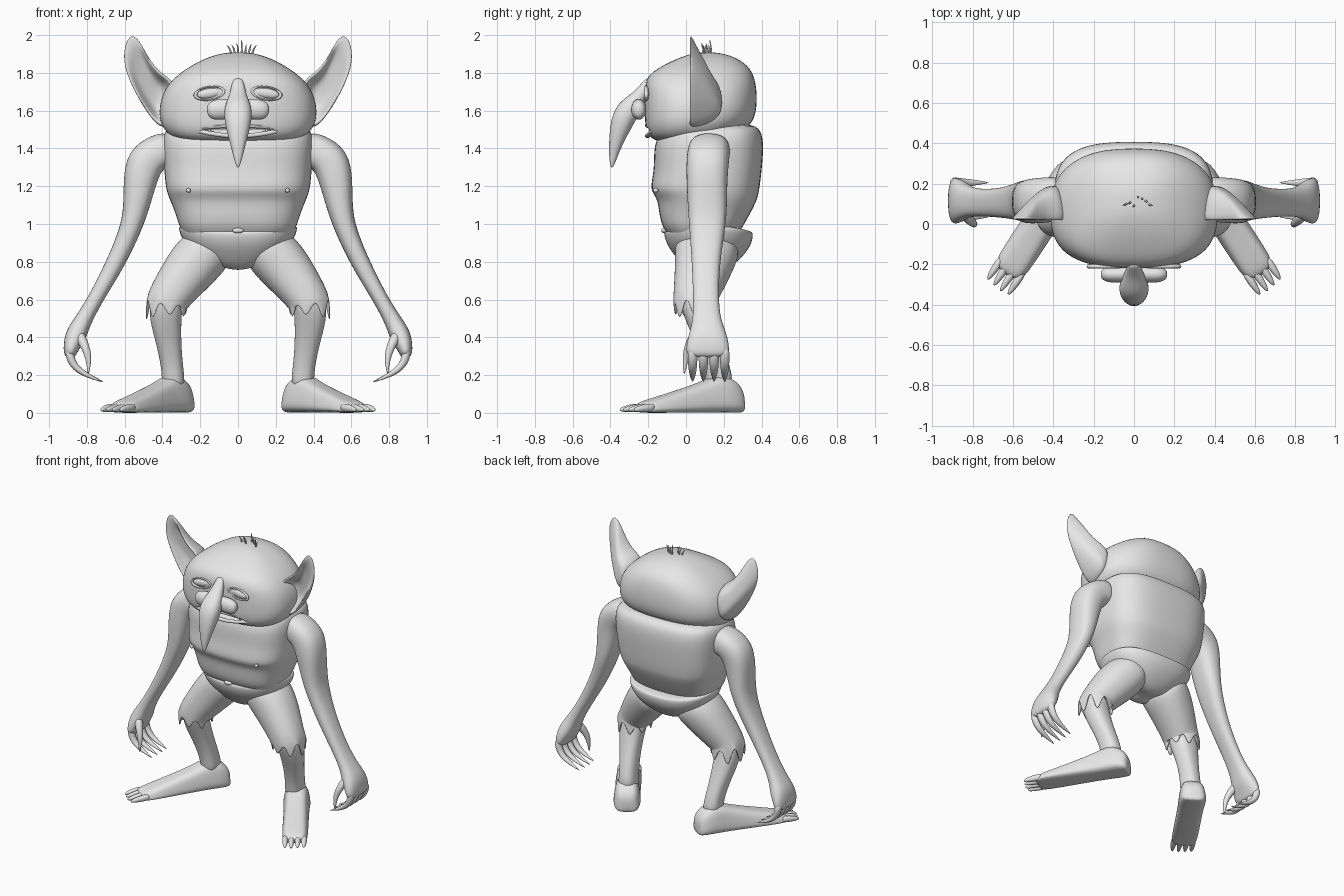
import bpy, math, random
from mathutils import Vector

random.seed(4)
skin = bpy.data.materials.new("grey skin")
skin.diffuse_color = (0.8, 0.8, 0.8, 1)


def finish(ob, mirror=False, sub=2):
    ob.data.materials.append(skin)
    for p in ob.data.polygons:
        p.use_smooth = True
    if mirror:
        ob.modifiers.new("mirror", 'MIRROR')
    if sub:
        ob.modifiers.new("smooth", 'SUBSURF').levels = sub
        ob.modifiers["smooth"].render_levels = sub
    return ob


def skin_rings(name, rings, mirror=False, sub=2):
    """Join equal-length rings of points into a capped surface."""
    n = len(rings[0])
    verts = [v for r in rings for v in r]
    faces = [(i * n + j, i * n + (j + 1) % n, (i + 1) * n + (j + 1) % n, (i + 1) * n + j)
             for i in range(len(rings) - 1) for j in range(n)]
    faces += [tuple(reversed(range(n))), tuple(range(len(verts) - n, len(verts)))]
    me = bpy.data.meshes.new(name)
    me.from_pydata(verts, [], faces)
    ob = bpy.data.objects.new(name, me)
    bpy.context.collection.objects.link(ob)
    bpy.context.view_layer.objects.active = ob
    bpy.ops.object.mode_set(mode='EDIT')
    bpy.ops.mesh.select_all(action='SELECT')
    bpy.ops.mesh.normals_make_consistent(inside=False)
    bpy.ops.object.mode_set(mode='OBJECT')
    return finish(ob, mirror, sub)


def oval(n, p):
    out = []
    for j in range(n):
        t = 2 * math.pi * (j + 0.5) / n
        c, s = math.cos(t), math.sin(t)
        out.append((math.copysign(abs(c) ** (2 / p), c), math.copysign(abs(s) ** (2 / p), s)))
    return out


def body(name, rows, p=2.8, n=20, dip=0.0, taper=0.0):
    """Stack of level rings: z, half width, front y, back y."""
    rings = []
    for z, w, y0, y1 in rows:
        rings.append([(w * c * (1 - taper * max(0, s) ** 2), (y0 + y1) / 2 + (y1 - y0) / 2 * s,
                       z + dip * (c * c - 0.6)) for c, s in oval(n, p)])
    return skin_rings(name, rings)


def tube_rings(path, n, p=2.0, ref=(0, 1, 0)):
    """Rings across a path of (point, radius across, radius along ref)."""
    pts = [Vector(q[0]) for q in path]
    rings = []
    for i, (_, a, b) in enumerate(path):
        d = (pts[min(i + 1, len(pts) - 1)] - pts[max(i - 1, 0)]).normalized()
        u = Vector(ref).cross(d).normalized()
        v = d.cross(u)
        rings.append([pts[i] + u * a * c + v * b * s for c, s in oval(n, p)])
    return rings


def tube(name, path, n=12, p=2.0, ref=(0, 1, 0), mirror=True, sub=2):
    return skin_rings(name, tube_rings(path, n, p, ref), mirror, sub)


def ball(name, loc, size, rot=(0, 0, 0), mirror=False):
    bpy.ops.mesh.primitive_uv_sphere_add(segments=20, ring_count=12, location=loc, rotation=rot)
    return place(name, size, mirror)


def place(name, size, mirror):
    ob = bpy.context.object
    ob.name, ob.scale = name, size
    bpy.ops.object.transform_apply(location=True, rotation=True, scale=True)
    return finish(ob, mirror, 0)


# Trunk
body("torso", [(0.91, 0.26, -0.07, 0.25), (0.95, 0.29, -0.10, 0.28), (0.99, 0.315, -0.13, 0.305),
               (1.06, 0.335, -0.145, 0.345), (1.13, 0.365, -0.152, 0.38), (1.17, 0.38, -0.185, 0.388),
               (1.21, 0.388, -0.188, 0.395), (1.30, 0.395, -0.17, 0.405), (1.42, 0.405, -0.175, 0.415),
               (1.50, 0.395, -0.13, 0.40), (1.535, 0.33, -0.06, 0.35)], 3)
body("hips", [(0.765, 0.09, 0.04, 0.18), (0.79, 0.17, -0.01, 0.24), (0.84, 0.245, -0.055, 0.30),
              (0.90, 0.295, -0.10, 0.345), (0.95, 0.315, -0.118, 0.358), (0.975, 0.318, -0.118, 0.355),
              (0.982, 0.30, -0.10, 0.33)], 2.5, dip=0.03)
ball("nipple", (0.262, -0.16, 1.178), (0.012, 0.014, 0.012), mirror=True)
ball("navel", (0, -0.115, 0.965), (0.03, 0.016, 0.014))

# Head with a cut mouth
head = body("head", [(1.43, 0.25, -0.12, 0.17), (1.45, 0.345, -0.19, 0.24), (1.50, 0.40, -0.215, 0.32),
                     (1.56, 0.425, -0.222, 0.37), (1.65, 0.42, -0.222, 0.38), (1.73, 0.385, -0.222, 0.375),
                     (1.79, 0.325, -0.205, 0.36), (1.84, 0.25, -0.125, 0.33), (1.885, 0.16, -0.03, 0.26),
                     (1.91, 0.06, 0.06, 0.17)], 2.8, taper=0.12)
cutter = ball("mouth_cutter", (0, -0.21, 1.495), (0.205, 0.06, 0.026))
cutter.hide_render = True
cutter.hide_viewport = True
cut = head.modifiers.new("mouth", 'BOOLEAN')
cut.object, cut.solver = cutter, 'EXACT'
for nm, z0, bend in (("lower_lip", 1.465, 0.025), ("upper_lip", 1.522, -0.012)):
    tube(nm, [((x, -0.205 + 0.6 * x * x, z0 + bend * (x / 0.2) ** 2), 0.013, 0.014)
              for x in (-0.22, -0.15, -0.07, 0, 0.07, 0.15, 0.22)], 8, mirror=False)
tube("tooth", [((0.15, -0.185, 1.47), 0.014, 0.01), ((0.15, -0.19, 1.488), 0.011, 0.009),
               ((0.15, -0.195, 1.51), 0.003, 0.003)], 6, sub=1)

# Eyes: half-closed lens inside a rim
ball("eye", (0.15, -0.203, 1.692), (0.072, 0.018, 0.026), (0, 0.15, 0), True)
bpy.ops.mesh.primitive_torus_add(major_segments=32, minor_segments=8, major_radius=1, minor_radius=0.13,
                                 location=(0.15, -0.21, 1.692), rotation=(math.pi / 2, 0.15, 0))
place("eyelid_rim", (0.076, 0.034, 0.08), True)

# Nose: hooked beak with side wings
tube("nose", [((0, -0.19, 1.77), 0.026, 0.02), ((0, -0.215, 1.73), 0.036, 0.026),
              ((0, -0.25, 1.67), 0.05, 0.04), ((0, -0.305, 1.61), 0.078, 0.065),
              ((0, -0.34, 1.54), 0.074, 0.064), ((0, -0.367, 1.45), 0.05, 0.042),
              ((0, -0.386, 1.36), 0.026, 0.024), ((0, -0.393, 1.295), 0.007, 0.007)], 12, 2.3, mirror=False)
tube("nose_wings", [((x, -0.25, z), r, 0.75 * r) for x, z, r in
                    ((-0.165, 1.6, 0.025), (-0.145, 1.602, 0.048), (-0.11, 1.605, 0.058), (-0.05, 1.61, 0.055),
                     (0.05, 1.61, 0.055), (0.11, 1.605, 0.058), (0.145, 1.602, 0.048), (0.165, 1.6, 0.025))],
     12, mirror=False)

# Ears: rim outline pushed back into a shell and a bowl
rim = [(0.568, 2.015), (0.605, 1.95), (0.61, 1.84), (0.55, 1.70), (0.475, 1.575), (0.40, 1.49),
       (0.34, 1.54), (0.32, 1.66), (0.34, 1.765), (0.41, 1.80), (0.475, 1.88), (0.52, 1.975)]
ear = []
for k, y in ((0.25, 0.10), (0.55, 0.09), (0.74, 0.04), (0.88, 0.0), (1.0, 0.015), (0.97, 0.07),
             (0.8, 0.15), (0.45, 0.20)):
    ring = []
    for x, z in rim:
        px, pz = 0.455 + (x - 0.455) * k, 1.71 + (z - 1.71) * k
        f = min(1, 0.3 + max(0, 2.0 - pz) * 2.2) * max(0.3, min(1, 0.25 + (0.62 - px) * 3.8))
        ring.append((px, 0.022 + (y - 0.01) * f, pz))
    ear.append(ring)
skin_rings("ear", ear, True)

# Hair tuft
for i in range(7):
    x = -0.035 + i * 0.018
    y = 0.11 + random.uniform(-0.02, 0.03)
    h = 0.045 + random.uniform(0, 0.045)
    tube("hair", [((x, y, 1.885), 0.008, 0.008), ((x * 1.1, y - 0.005, 1.90 + h * 0.5), 0.007, 0.007),
                  ((x * 1.5 - 0.01, y - 0.01, 1.90 + h), 0.001, 0.001)], 5, mirror=False, sub=1)

# Arm and hand
tube("arm", [((0.33, 0.13, 1.40), 0.095, 0.11), ((0.42, 0.12, 1.385), 0.10, 0.115),
             ((0.495, 0.115, 1.335), 0.108, 0.115), ((0.522, 0.11, 1.22), 0.09, 0.11),
             ((0.543, 0.115, 1.05), 0.064, 0.105), ((0.59, 0.11, 0.92), 0.055, 0.09),
             ((0.655, 0.105, 0.78), 0.05, 0.075), ((0.75, 0.105, 0.61), 0.04, 0.068),
             ((0.82, 0.11, 0.49), 0.045, 0.075), ((0.86, 0.115, 0.41), 0.06, 0.105),
             ((0.885, 0.115, 0.345), 0.042, 0.118), ((0.893, 0.115, 0.29), 0.03, 0.112)], 14, 2.5)
for y, k in ((0.035, 0.9), (0.092, 1.0), (0.149, 1.0), (0.205, 0.9)):
    tube("finger", [((0.895, y, 0.35), 0.026, 0.03), ((0.888, y, 0.28), 0.025, 0.028),
                    ((0.85, y, 0.228), 0.02, 0.024), ((0.79, y, 0.195), 0.013, 0.016),
                    ((0.79 - 0.08 * k, y, 0.163), 0.002, 0.002)], 8)
tube("thumb", [((0.85, 0.06, 0.43), 0.035, 0.035), ((0.812, 0.015, 0.36), 0.026, 0.026),
               ((0.788, -0.003, 0.29), 0.019, 0.019), ((0.793, -0.01, 0.20), 0.003, 0.003)], 8)

# Trouser leg with a ragged hem that folds back inside
path = [((0.10, 0.12, 0.91), 0.12, 0.18), ((0.20, 0.105, 0.83), 0.15, 0.165),
        ((0.295, 0.075, 0.71), 0.13, 0.138), ((0.36, 0.05, 0.62), 0.114, 0.118),
        ((0.375, 0.05, 0.585), 0.114, 0.118), ((0.38, 0.055, 0.55), 0.112, 0.118)]
legs = tube_rings(path, 32, 2.2)
cx, cy = 0.378, 0.055
hem = []
for j, v in enumerate(legs[-1]):
    hem.append(Vector((v.x, v.y, 0.543 + 0.058 * math.cos(j * math.pi * 7 / 16 + 1) + 0.018 * math.sin(j * 1.1))))
legs[-1] = hem
legs.append([Vector((cx + (v.x - cx) * 0.9, cy + (v.y - cy) * 0.9, v.z + 0.004)) for v in hem])
legs.append([Vector((cx + (v.x - cx) * 0.7, cy + (v.y - cy) * 0.7, 0.64)) for v in hem])
skin_rings("trouser_leg", legs, True)

# Shin
tube("shin", [((0.35, 0.05, 0.68), 0.08, 0.08), ((0.38, 0.05, 0.58), 0.092, 0.085),
              ((0.385, 0.075, 0.50), 0.088, 0.078), ((0.365, 0.125, 0.36), 0.066, 0.068),
              ((0.345, 0.17, 0.22), 0.058, 0.072), ((0.34, 0.18, 0.12), 0.068, 0.078)], 12, 2.5)

# Foot pointing outward, with toes
d = Vector((0.55, -0.835, 0)).normalized()
side = Vector((-d.y, d.x, 0))
heel = Vector((0.29, 0.272, 0))
foot = []
for s, w, h in ((-0.02, 0.065, 0.10), (0.01, 0.094, 0.155), (0.07, 0.104, 0.195), (0.14, 0.10, 0.20),
                (0.22, 0.096, 0.165), (0.38, 0.098, 0.118), (0.54, 0.097, 0.075), (0.63, 0.088, 0.05)):
    foot.append([heel + d * s + side * w * c * (1 - 0.15 * (t + 1)) + Vector((0, 0, h / 2 * (1 + t)))
                 for c, t in oval(16, 3.5)])
skin_rings("foot", foot, True)
for i, t in enumerate((-0.063, -0.021, 0.021, 0.063)):
    base = heel + side * t
    tip = 0.715 - 0.008 * abs(i - 1)
    tube("toe", [(base + d * 0.56 + Vector((0, 0, 0.03)), 0.024, 0.028),
                 (base + d * 0.65 + Vector((0, 0, 0.024)), 0.021, 0.022),
                 (base + d * tip + Vector((0, 0, 0.015)), 0.008, 0.01)], 8, ref=(0, 0, 1))
